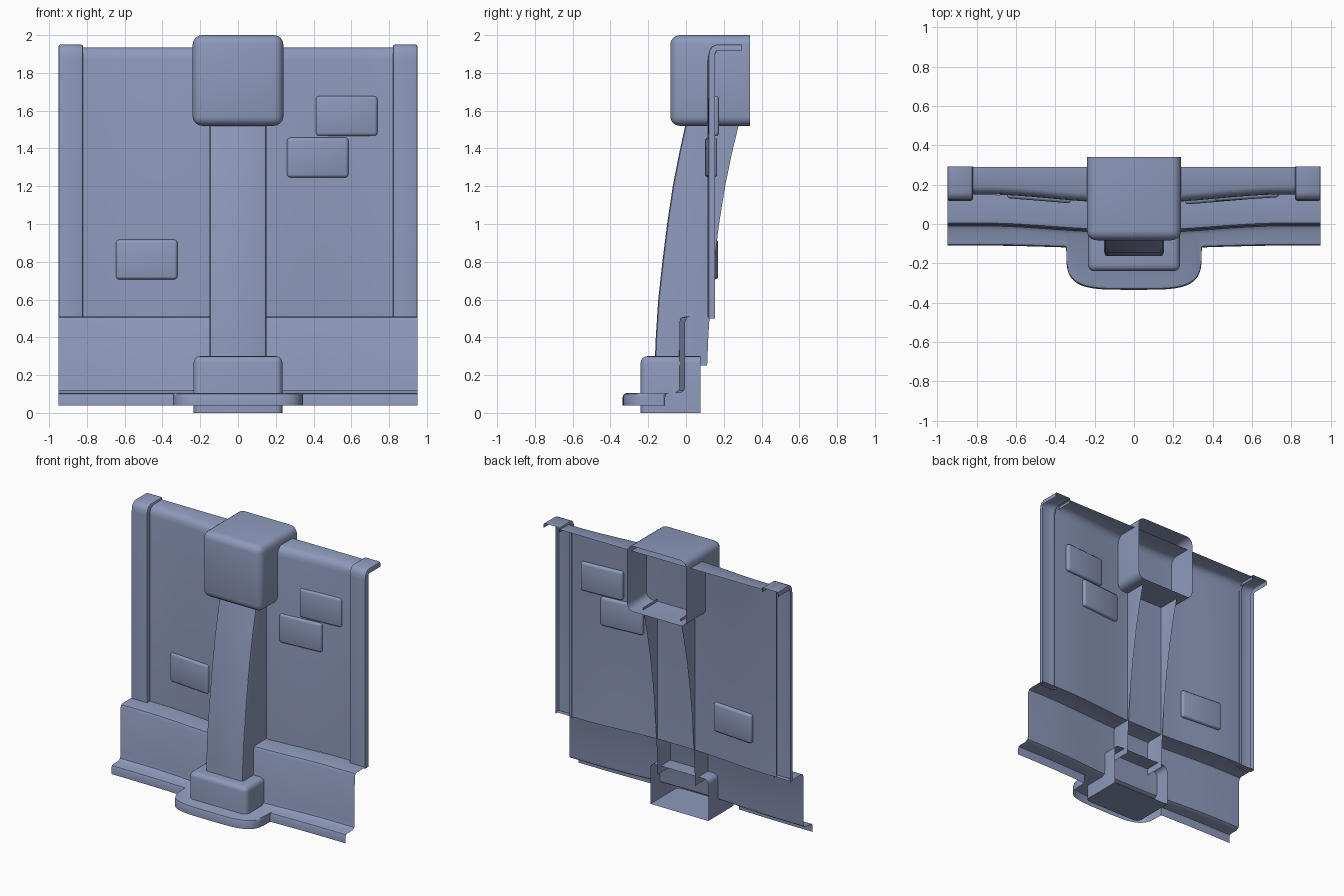
import bpy, bmesh, math
from mathutils import Matrix

if "Cube" in bpy.data.objects:
    bpy.data.objects.remove(bpy.data.objects["Cube"])

# One blue-grey colour for every part
blue = bpy.data.materials.new("blue_grey")
blue.diffuse_color = (0.27, 0.32, 0.5, 1)
blue.use_nodes = True
blue.node_tree.nodes["Principled BSDF"].inputs["Base Color"].default_value = blue.diffuse_color


def finish(name, bm, facing=None):
    """Turn the mesh into a smooth object; open sheets face along y."""
    bmesh.ops.recalc_face_normals(bm, faces=bm.faces[:])
    if facing:
        bm.normal_update()
        if sum(f.normal.y * f.calc_area() for f in bm.faces) * facing < 0:
            bmesh.ops.reverse_faces(bm, faces=bm.faces[:])
    me = bpy.data.meshes.new(name)
    bm.to_mesh(me)
    bm.free()
    me.materials.append(blue)
    ob = bpy.data.objects.new(name, me)
    bpy.context.collection.objects.link(ob)
    bpy.ops.object.select_all(action='DESELECT')
    ob.select_set(True)
    bpy.context.view_layer.objects.active = ob
    bpy.ops.object.shade_smooth_by_angle(angle=math.radians(40))
    return ob


def sheet(name, rows, facing=-1):
    """Skin a grid of points, one row per cross-section."""
    bm = bmesh.new()
    vs = [[bm.verts.new(p) for p in r] for r in rows]
    for a, b in zip(vs, vs[1:]):
        for i in range(len(a) - 1):
            bm.faces.new((a[i], a[i + 1], b[i + 1], b[i]))
    return finish(name, bm, facing)


def rounded_box(name, lo, hi, r, open_back=False, turn=0, seg=4):
    """Box with rounded edges, optionally open at the back."""
    bm = bmesh.new()
    bmesh.ops.create_cube(bm, size=1)
    if open_back:
        gone = [f for f in bm.faces if f.normal.y > 0.9]
        bmesh.ops.delete(bm, geom=gone, context='FACES')
    size = [h - l for l, h in zip(lo, hi)]
    mid = [(h + l) / 2 for l, h in zip(lo, hi)]
    bmesh.ops.scale(bm, vec=size, verts=bm.verts)
    # a foot standing on the ground keeps its bottom edges sharp
    edges = [e for e in bm.edges if len(e.link_faces) == 2
             and not (lo[2] == 0 and all(v.co.z < 0 for v in e.verts))]
    bmesh.ops.bevel(bm, geom=edges, offset=r, segments=seg, profile=0.5, affect='EDGES')
    bm.transform(Matrix.Translation(mid) @ Matrix.Rotation(turn, 4, 'Z'))
    return finish(name, bm, -1 if open_back else None)


def bow(x):
    """Forward bulge of the wall towards the middle."""
    t = min(max((abs(x) - 0.1) / 0.65, 0), 1)
    return -0.04 * (1 - t * t * (3 - 2 * t))


# Main wall panel with a flange turned back along the top
rows = []
for i in range(33):
    x = -0.84 + 1.68 * i / 32
    y = 0.15 + bow(x)
    rows.append([(x, y, 0.51), (x, y, 1.87), (x, y + 0.005, 1.9), (x, y + 0.018, 1.922),
                 (x, y + 0.04, 1.935), (x, 0.29, 1.935)])
sheet("wall_panel", rows)

# Edge strips: shallow channels following the same bent profile
path = [(0.118, 0.5, 1, 0), (0.118, 1.88, 1, 0), (0.122, 1.915, .9, .4),
        (0.135, 1.938, .7, .7), (0.16, 1.95, 0, 1), (0.293, 1.95, 0, 1)]
section = [(0.82, 0.035), (0.82, 0.01), (0.823, 0.003), (0.83, 0),
           (0.94, 0), (0.947, 0.003), (0.95, 0.01), (0.95, 0.035)]
strip = sheet("edge_strips", [[(x, y + d * ny, z - d * nz) for y, z, ny, nz in path]
                              for x, d in section])
strip.modifiers.new("mirror", 'MIRROR')

# Lower skirt with a ledge, and a lip that bulges out around the foot
N = 24
bump = []
for i in range(N + 1):
    a = math.pi * (1 - i / N)
    c, s = math.cos(a), max(math.sin(a), 0)
    bump.append((0.345 * math.copysign(abs(c) ** 0.5, c), -0.12 - 0.215 * s ** 0.5))
side = [(x, -0.11 + bow(x) / 3) for x in (0.36, 0.42, 0.5, 0.58, 0.66, 0.75, 0.95)]
front = [(-x, f) for x, f in reversed(side)] + bump + side
rows = []
for x, f in front:
    b = bow(x) * 0.8
    rows.append([(x, 0.15 + bow(x), 0.51), (x, 0.025 + b, 0.51), (x, 0.005 + b, 0.505),
                 (x, -0.004 + b, 0.485), (x, -0.005 + b, 0.14), (x, -0.01 + b, 0.118),
                 (x, -0.03 + b, 0.105), (x, f + 0.02, 0.105), (x, f + 0.006, 0.1),
                 (x, f, 0.085), (x, f, 0.04)])
sheet("lower_skirt", rows)

# Curved column, open at the back: (z, front y, back y)
spine = [(0.25, -0.166, 0.112), (0.4, -0.16, 0.118), (0.6, -0.147, 0.13),
         (0.8, -0.125, 0.15), (1.0, -0.1, 0.175), (1.2, -0.07, 0.207),
         (1.37, -0.037, 0.242), (1.54, 0.0, 0.283)]
w, r = 0.152, 0.018
rows = []
for z, f, k in spine:
    half = [(w, k), (w, f + r), (w - r * .3, f + r * .3), (w - r, f)]
    rows.append([(-x, y, z) for x, y in half] + [(x, y, z) for x, y in reversed(half)])
sheet("column", rows)

# Head block and foot block
rounded_box("column_head", (-0.24, -0.083, 1.52), (0.24, 0.34, 2.0), 0.05, True)
rounded_box("column_foot", (-0.235, -0.24, 0), (0.235, 0.077, 0.3), 0.035, True)

# Small rounded pads set through the wall
for i, (x, z) in enumerate([(0.575, 1.572), (0.422, 1.352), (-0.483, 0.812)]):
    slope = (bow(x + 0.16) - bow(x - 0.16)) / 0.32
    y = 0.153 + bow(x)
    rounded_box(f"wall_pad_{i + 1}", (x - 0.163, y - 0.02, z - 0.105),
                (x + 0.163, y + 0.02, z + 0.105), 0.016, turn=math.atan(slope), seg=3)
